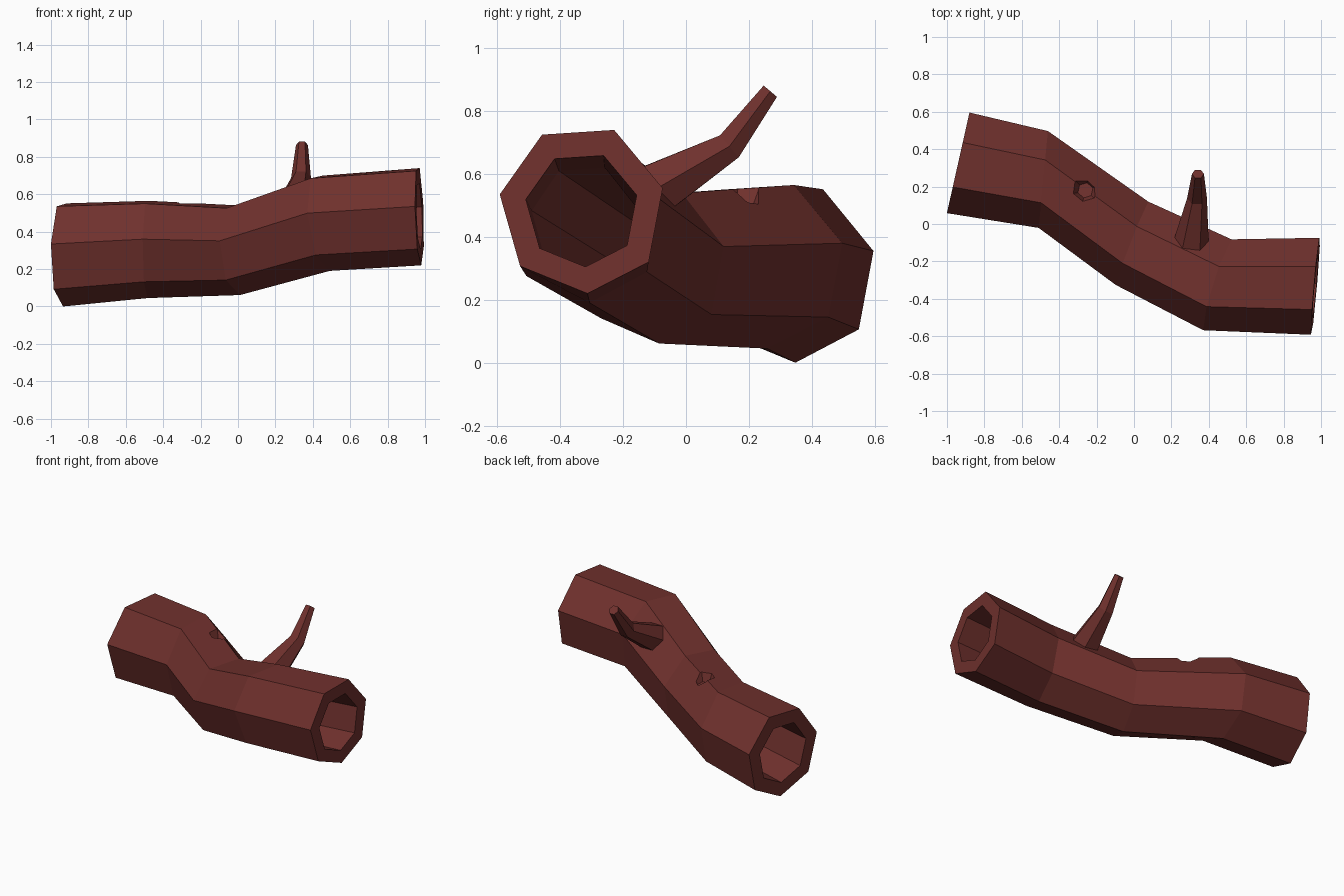
import bpy, bmesh, math
from mathutils import Vector

if "Cube" in bpy.data.objects:
    bpy.data.objects.remove(bpy.data.objects["Cube"])

bark = bpy.data.materials.new("bark")
bark.diffuse_color = (0.16, 0.03, 0.026, 1)
bark.use_nodes = True
bark.node_tree.nodes["Principled BSDF"].inputs["Base Color"].default_value = bark.diffuse_color


def finish(name, bm, mat=bark):
    bmesh.ops.recalc_face_normals(bm, faces=bm.faces)
    me = bpy.data.meshes.new(name)
    bm.to_mesh(me)
    bm.free()
    ob = bpy.data.objects.new(name, me)
    bpy.context.collection.objects.link(ob)
    me.materials.append(mat)
    return ob


def bridge(bm, r1, r2):
    n = len(r1)
    for i in range(n):
        j = (i + 1) % n
        bm.faces.new((r1[i], r1[j], r2[j], r2[i]))


# Seven-sided cross-section (across, up), shared by every ring
PROFILE = [(-0.125, 0.24), (0.105, 0.255), (0.26, 0.07), (0.215, -0.165),
           (0.02, -0.265), (-0.195, -0.178), (-0.26, 0.05)]

# Stations along the log: centre, across direction, x lean per height, scale
STATIONS = [
    ((-0.94, 0.327, 0.281), (0.12, 0.535), 0.0, 1.06),
    ((-0.485, 0.238, 0.31), (0.05, 0.525), 0.0, 1.0),
    ((-0.008, -0.103, 0.305), (0.175, 0.445), -0.05, 0.92),
    ((0.453, -0.325, 0.45), (0.155, 0.49), -0.12, 0.98),
    ((0.97, -0.333, 0.485), (0.045, 0.52), -0.03, 1.0),
]


def log_ring(bm, station, k):
    c, across, lean, s = station
    u = Vector((across[0], across[1], 0)).normalized()
    v = Vector((lean, 0, 1))
    return [bm.verts.new(Vector(c) + u * a * s * k + v * b * s * k)
            for a, b in PROFILE]


# Hollow log: outer skin, inner tunnel and end rims
bm = bmesh.new()
outer = [log_ring(bm, s, 1.0) for s in STATIONS]
inner = [log_ring(bm, s, 0.68) for s in STATIONS]
for skin in (outer, inner):
    for r1, r2 in zip(skin, skin[1:]):
        bridge(bm, r1, r2)
for end in (0, -1):
    bridge(bm, outer[end], inner[end])
log = finish("hollow_log", bm)


def tapered(name, path, sides=6, turn=0.0):
    """Closed tapering tube through (centre, radius, axis) rings."""
    bm = bmesh.new()
    rings = []
    for c, r, axis in path:
        d = Vector(axis).normalized()
        u = Vector((1, 0, 0))
        u = (u - d * u.dot(d)).normalized()
        w = d.cross(u)
        rings.append([bm.verts.new(Vector(c) + r * (
            u * math.cos(turn + 2 * math.pi * i / sides) +
            w * math.sin(turn + 2 * math.pi * i / sides)))
            for i in range(sides)])
    for r1, r2 in zip(rings, rings[1:]):
        bridge(bm, r1, r2)
    bm.faces.new(rings[0])
    bm.faces.new(rings[-1])
    return finish(name, bm)


# Bent branch stub
tapered("branch", [
    ((0.305, -0.10, 0.55), 0.095, (0.1, 0.86, 0.5)),
    ((0.337, 0.138, 0.688), 0.053, (0.0, 0.72, 0.62)),
    ((0.342, 0.268, 0.863), 0.032, (0.0, 0.65, 0.76)),
])

# Knot hole sunk into the top of the log
cutter = tapered("knot_hole_cutter", [
    ((-0.26, 0.18, 0.492), 0.042, (0, 0.15, 1)),
    ((-0.26, 0.185, 0.60), 0.09, (0, 0.15, 1)),
], turn=0.3)
cutter.hide_render = True
cutter.hide_viewport = True
mod = log.modifiers.new("knot_hole", 'BOOLEAN')
mod.operation = 'DIFFERENCE'
mod.solver = 'EXACT'
mod.object = cutter
